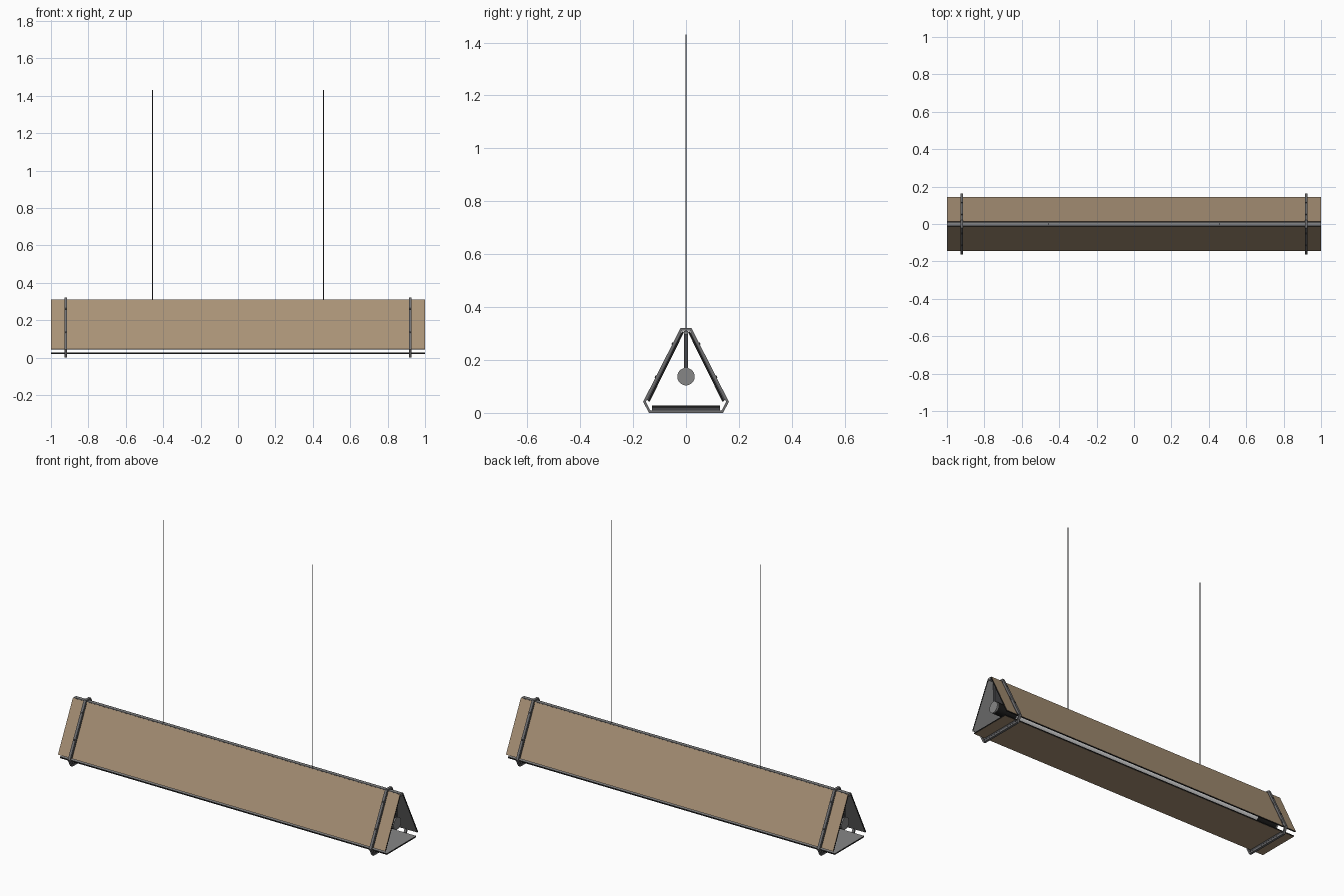
import bpy
from mathutils import Vector

cube = bpy.data.objects.get("Cube")
if cube:
    bpy.data.objects.remove(cube, do_unlink=True)


def material(name, rgb):
    m = bpy.data.materials.new(name)
    m.use_nodes = True
    color = (*rgb, 1)
    m.diffuse_color = color
    m.node_tree.nodes["Principled BSDF"].inputs["Base Color"].default_value = color
    return m


TAN = material("tan panel", (0.395, 0.285, 0.182))
GREY = material("grey lining", (0.24, 0.24, 0.24))
BAND = material("grey metal", (0.16, 0.16, 0.165))
DARK = material("dark metal", (0.06, 0.06, 0.065))
BLACK = material("black edge", (0.012, 0.012, 0.012))
WHITE = material("white lamp", (0.85, 0.85, 0.85))


def prism(name, profile, x0, x1, mats, side_index=None, caps=True):
    """Extrude a counter-clockwise (y, z) profile along x."""
    n = len(profile)
    verts = [(x, y, z) for x in (x0, x1) for y, z in profile]
    faces = [(i, (i + 1) % n, (i + 1) % n + n, i + n) for i in range(n)]
    if caps:
        faces += [tuple(reversed(range(n))), tuple(range(n, 2 * n))]
    mesh = bpy.data.meshes.new(name)
    mesh.from_pydata(verts, [], faces)
    for m in mats:
        mesh.materials.append(m)
    for face, index in zip(mesh.polygons, side_index or []):
        face.material_index = index
    obj = bpy.data.objects.new(name, mesh)
    bpy.context.collection.objects.link(obj)
    return obj


def bar(name, half_width, z0, z1, x0, x1, mat):
    w = half_width
    prism(name, [(-w, z0), (w, z0), (w, z1), (-w, z1)], x0, x1, [mat])


def slab(name, a, b, thickness, x0, x1, mats, side_index=None):
    """A flat strip whose outer face runs from a to b, thickened inwards."""
    a, b = Vector(a), Vector(b)
    d = (b - a).normalized()
    inward = Vector((-d.y, d.x)) * thickness
    prism(name, [a, b, b + inward, a + inward], x0, x1, mats, side_index)


def rod(name, a, b, radius, mat, sides=32):
    a, b = Vector(a), Vector(b)
    bpy.ops.mesh.primitive_cylinder_add(vertices=sides, radius=radius,
                                        depth=(b - a).length, location=(a + b) / 2)
    obj = bpy.context.object
    obj.name = name
    obj.rotation_mode = "QUATERNION"
    obj.rotation_quaternion = (b - a).to_track_quat("Z", "Y")
    obj.data.materials.append(mat)
    bpy.ops.object.shade_smooth_by_angle()


# Three panels: tan outside, grey inside, black on every edge
for name, a, b in (("back_panel", (0.144, 0.045), (0.0135, 0.309)),
                   ("front_panel", (-0.0135, 0.309), (-0.144, 0.045)),
                   ("bottom_panel", (-0.128, 0.02), (0.128, 0.02))):
    slab(name, a, b, 0.007, -1, 1, [TAN, GREY, BLACK], [0, 2, 1, 2, 2, 2])

# Bar closing the ridge between the side panels
bar("ridge_bar", 0.008, 0.296, 0.31, -1, 1, GREY)

# Clamping bands with dark pads against the panels and small bolts
band = [Vector(p) for p in ((-0.14, 0), (0.14, 0), (0.162, 0.042),
                            (0.021, 0.32), (-0.021, 0.32), (-0.162, 0.042))]
for side, x in (("left", 0.921), ("right", -0.921)):
    ring = prism(side + "_band", band, x - 0.007, x + 0.007, [BAND], caps=False)
    solid = ring.modifiers.new("thickness", "SOLIDIFY")
    solid.thickness = 0.009
    solid.offset = -1
    solid.use_even_offset = True
    for i, depth in ((0, 0.012), (2, 0.006), (4, 0.006)):
        a, b = band[i], band[(i + 1) % 6]
        d = (b - a).normalized()
        inner = Vector((-d.y, d.x)) * 0.009
        slab(side + "_pad", a.lerp(b, 0.04) + inner, a.lerp(b, 0.96) + inner,
             depth, x - 0.0075, x + 0.0075, [DARK])
    a, b = band[2], band[3]
    out = Vector((b.y - a.y, a.x - b.x)).normalized()
    for t in (0.34, 0.79):
        p = a.lerp(b, t)
        (y0, z0), (y1, z1) = p - out * 0.004, p + out * 0.003
        for s in (1, -1):
            rod(side + "_bolt", (x, s * y0, z0), (x, s * y1, z1), 0.005, DARK, 10)

# Lamp tube
LAMP_Z = 0.137
rod("lamp_tube", (-0.85, 0, LAMP_Z), (0.85, 0, LAMP_Z), 0.032, WHITE)

# Lamp sockets, end caps, hangers and suspension cables
for side, s in (("left", 1), ("right", -1)):
    rod(side + "_socket", (s * 0.835, 0, LAMP_Z), (s * 0.965, 0, LAMP_Z), 0.033, BLACK)
    rod(side + "_socket_cap", (s * 0.965, 0, LAMP_Z), (s * 0.974, 0, LAMP_Z), 0.033, GREY)
    bar(side + "_hanger", 0.0075, 0.165, 0.3, s * 0.93 - 0.04, s * 0.93 + 0.04, DARK)
    rod(side + "_cable", (s * 0.457, 0, 0.305), (s * 0.457, 0, 1.43), 0.0023, DARK, 8)
